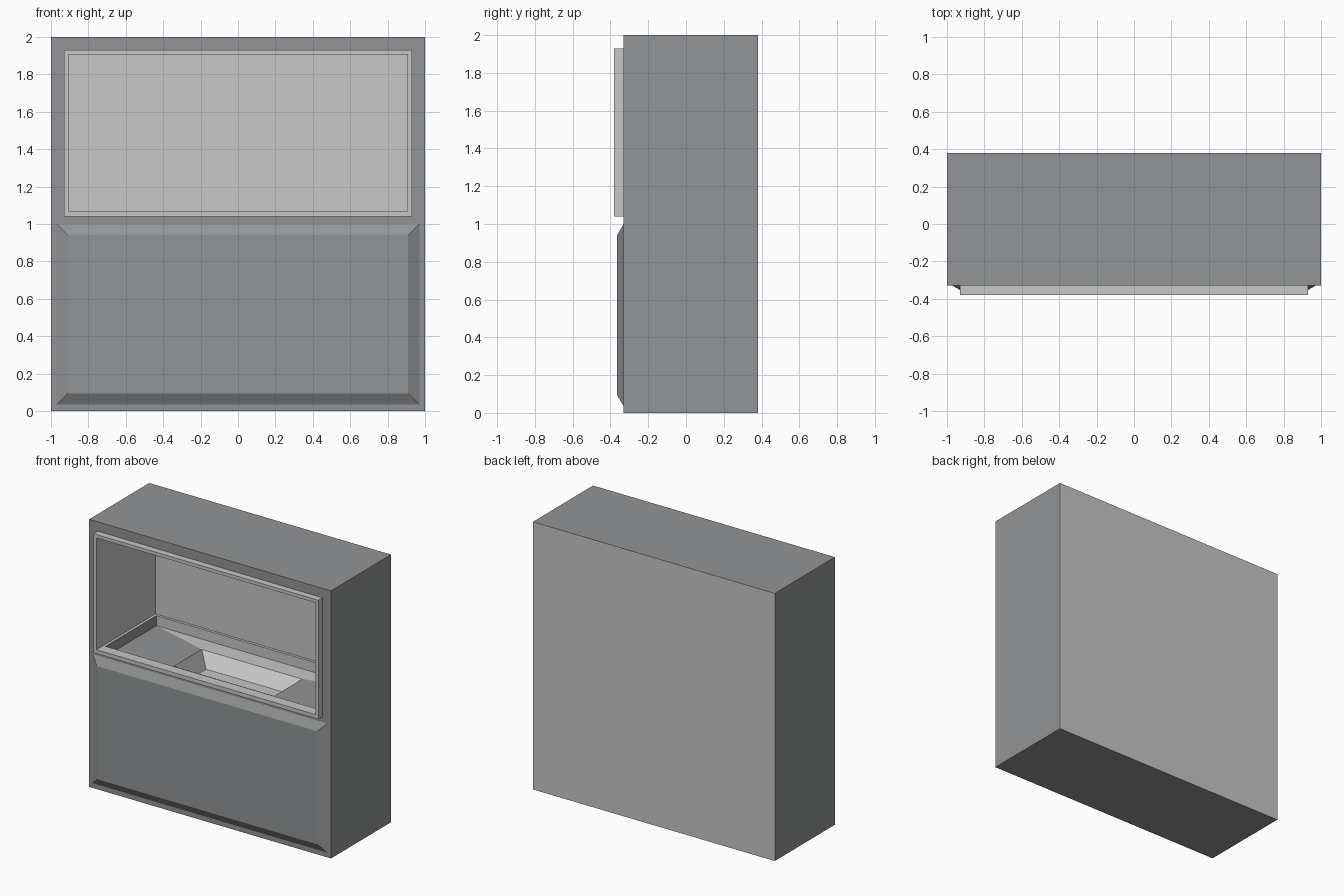
import bpy

if "Cube" in bpy.data.objects:
    bpy.data.objects.remove(bpy.data.objects["Cube"])


def material(name, rgb):
    m = bpy.data.materials.new(name)
    m.diffuse_color = (*rgb, 1.0)
    m.use_nodes = True
    m.node_tree.nodes["Principled BSDF"].inputs["Base Color"].default_value = m.diffuse_color
    return m


DARK, LIGHT = 0, 1
MATS = [material("dark grey", (0.29, 0.295, 0.30)),
        material("light grey", (0.57, 0.57, 0.57))]


def upright(x, z0, z1, y):
    """Rectangle facing the front."""
    return [(-x, y, z0), (x, y, z0), (x, y, z1), (-x, y, z1)]


def flat(x, y0, y1, z):
    """Rectangle facing up."""
    return [(-x, y0, z), (x, y0, z), (x, y1, z), (-x, y1, z)]


def skin(name, loops, sides, start=None, end=None, skip=()):
    """Join rectangles in order; sides gives the colour of each of the 4 sides,
    start and end give the colour of the closing faces."""
    verts = [v for loop in loops for v in loop]
    faces, mats = [], []
    for k in range(len(loops) - 1):
        a, b = 4 * k, 4 * k + 4
        for i in range(4):
            if i in skip:
                continue
            j = (i + 1) % 4
            faces.append((a + i, a + j, b + j, b + i))
            mats.append(sides[i])
    if start is not None:
        faces.append((3, 2, 1, 0))
        mats.append(start)
    if end is not None:
        n = len(verts)
        faces.append((n - 4, n - 3, n - 2, n - 1))
        mats.append(end)
    me = bpy.data.meshes.new(name)
    me.from_pydata(verts, [], faces)
    for m in MATS:
        me.materials.append(m)
    for p, m in zip(me.polygons, mats):
        p.material_index = m
    me.update()
    ob = bpy.data.objects.new(name, me)
    bpy.context.collection.objects.link(ob)
    return ob


ALL_DARK, ALL_LIGHT = [DARK] * 4, [LIGHT] * 4

# Main case with a light back and an opening in the front
skin("case", [upright(1, 0, 2, 0.38), upright(1, 0, 2, -0.33),
              upright(0.93, 1.04, 1.93, -0.33)], ALL_DARK, start=LIGHT)

# Raised frame around the opening
skin("opening_frame", [upright(0.93, 1.04, 1.93, -0.33),
                       upright(0.93, 1.04, 1.93, -0.38),
                       upright(0.905, 1.07, 1.905, -0.38)], ALL_LIGHT)

# Walls, ceiling and back of the recess
skin("recess_lining", [upright(0.905, 1.07, 1.905, -0.38),
                       upright(0.905, 1.07, 1.905, 0.32)],
     ALL_LIGHT, end=LIGHT, skip=(0,))

# Ledge round the recess floor
skin("recess_ledge", [flat(0.905, -0.38, 0.32, 1.07),
                      flat(0.885, -0.30, 0.30, 1.07)], ALL_LIGHT)

# Sunken tray with a sloped trough; left and right sides are dark
skin("tray", [flat(0.885, -0.30, 0.30, 1.07), flat(0.885, -0.30, 0.30, 0.995),
              flat(0.415, -0.165, 0.165, 0.995), flat(0.32, -0.08, 0.08, 0.905)],
     [LIGHT, DARK, LIGHT, DARK], end=LIGHT)

# Bevelled lower front panel
skin("lower_panel", [upright(0.97, 0.035, 1.0, -0.33),
                     upright(0.91, 0.095, 0.94, -0.365)], ALL_DARK, end=DARK)
